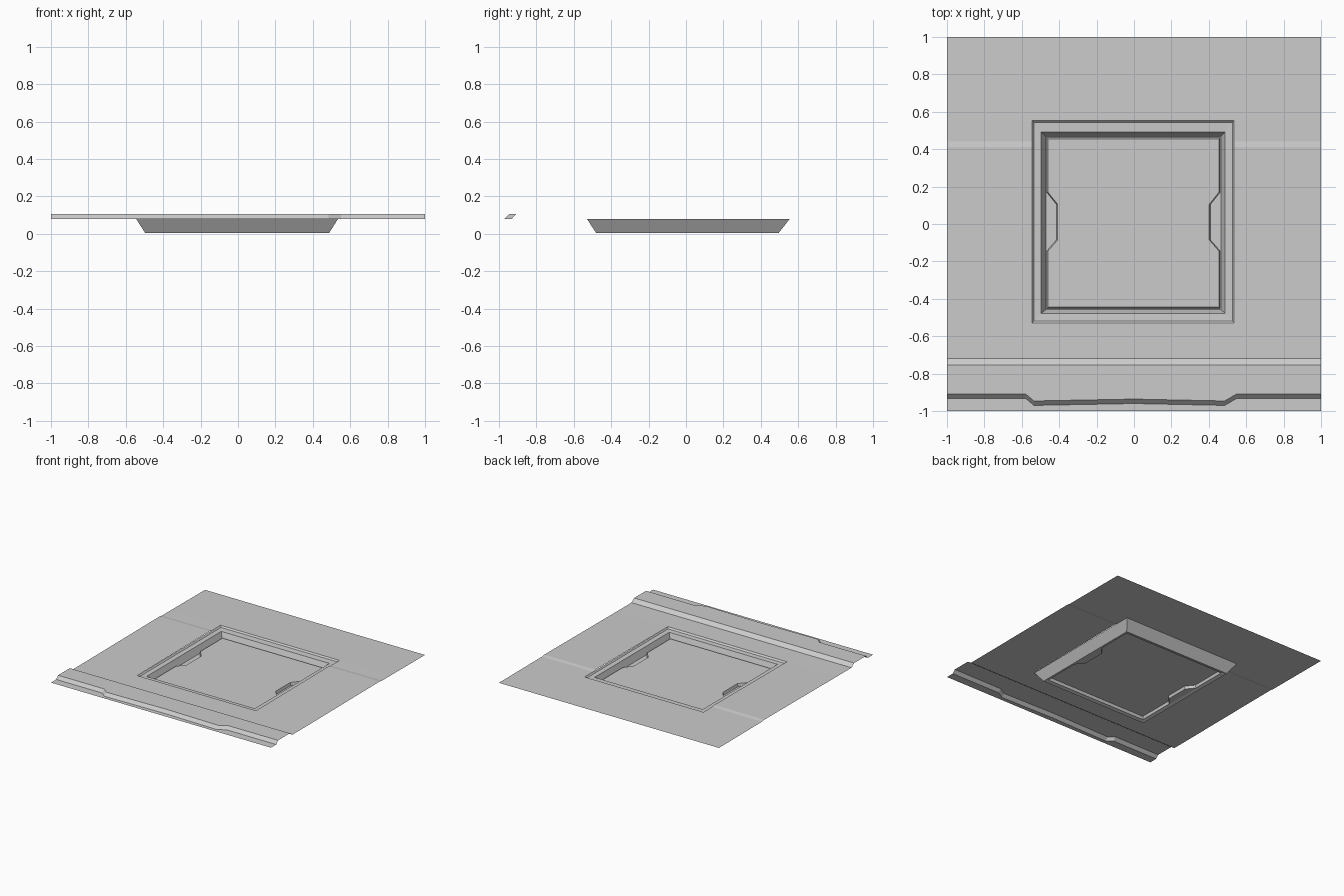
import bpy, bmesh

if "Cube" in bpy.data.objects:
    bpy.data.objects.remove(bpy.data.objects["Cube"])


def make_object(name, verts, faces):
    mesh = bpy.data.meshes.new(name)
    mesh.from_pydata(verts, [], faces)
    bm = bmesh.new()
    bm.from_mesh(mesh)
    bmesh.ops.remove_doubles(bm, verts=bm.verts, dist=0.0001)
    bm.to_mesh(mesh)
    bm.free()
    obj = bpy.data.objects.new(name, mesh)
    bpy.context.collection.objects.link(obj)
    return obj


def loft(name, rows, closed=False, flip=False, cap=False, skip=()):
    """Quads between successive rows of equally many points."""
    n = len(rows[0])
    verts = [p for row in rows for p in row]
    faces = []
    for r in range(len(rows) - 1):
        for i in range(n if closed else n - 1):
            if (r, i) in skip:
                continue
            j = (i + 1) % n
            f = (r * n + i, r * n + j, (r + 1) * n + j, (r + 1) * n + i)
            faces.append(f[::-1] if flip else f)
    if cap:
        faces.append(tuple(range((len(rows) - 1) * n, len(rows) * n)))
    return make_object(name, verts, faces)


def frame_loop(x0, x1, y0, y1, z, inset=0.0):
    """Rectangle with a notch in each side (inset 0 gives a plain rectangle)."""
    notch = [(-0.145, 0), (-0.085, inset), (0.105, inset), (0.17, 0)]
    right = [(x1, y0, z)] + [(x1 - d, y, z) for y, d in notch] + [(x1, y1, z)]
    left = [(x0, y1, z)] + [(x0 + d, y, z) for y, d in notch[::-1]] + [(x0, y0, z)]
    return right + left


# Flat deck around the square opening, with a slight crease near the back
xs = [-1, -0.545, 0.535, 1]
deck_profile = [(-0.72, 0.08), (-0.53, 0.08), (0.412, 0.085),
                (0.44, 0.08), (0.553, 0.08), (1, 0.078)]
loft("deck", [[(x, y, z) for x in xs] for y, z in deck_profile],
     skip={(1, 1), (2, 1), (3, 1)})

# Raised front ridge: its front edge steps forward across the middle
edge = [(-1, 0), (-0.58, 0), (-0.535, 0.038), (0, 0.028),
        (0.485, 0.038), (0.55, 0), (1, 0)]
loft("front_ridge", [
    [(x, -1, 0.08) for x, d in edge],
    [(x, -0.932 - d, 0.08) for x, d in edge],
    [(x, -0.908 - d, 0.105) for x, d in edge],
    [(x, -0.755, 0.105) for x, d in edge],
    [(x, -0.72, 0.08) for x, d in edge],
])

# Stepped recess with narrow gutter and raised centre panel
opening = frame_loop(-0.545, 0.535, -0.53, 0.555, 0.08)
gutter = frame_loop(-0.471, 0.465, -0.458, 0.468, 0.012)
loft("recessed_panel", [
    opening,
    frame_loop(-0.535, 0.526, -0.518, 0.543, 0.068),
    frame_loop(-0.496, 0.487, -0.478, 0.491, 0.066),
    gutter,
    frame_loop(-0.467, 0.461, -0.453, 0.463, 0.012, 0.052),
    frame_loop(-0.460, 0.454, -0.445, 0.455, 0.034, 0.052),
], closed=True, cap=True)

# Sloped outer wall hanging below the deck
loft("recess_skirt", [
    opening,
    frame_loop(-0.496, 0.487, -0.48, 0.495, 0.004),
    gutter,
], closed=True, flip=True)
